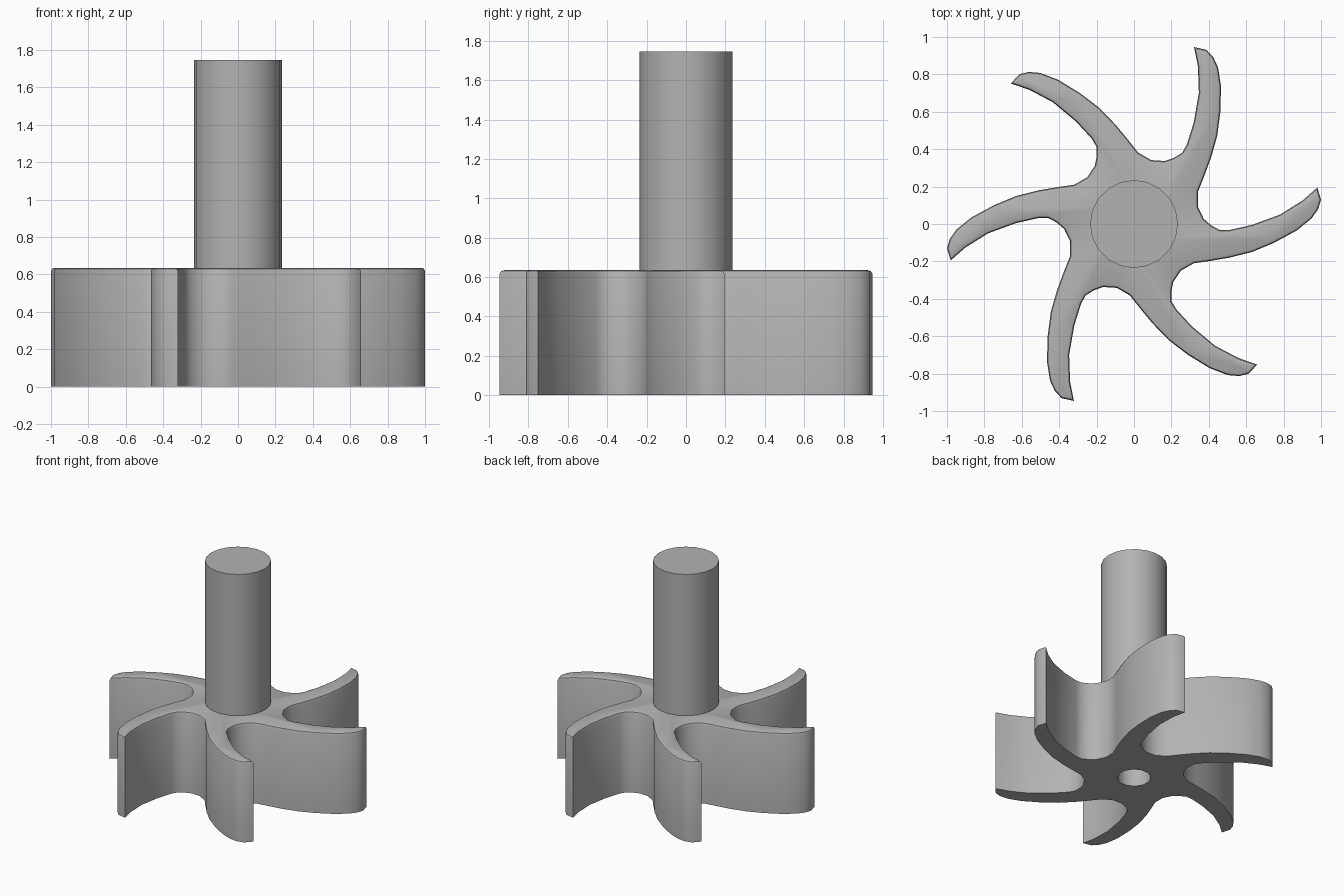
import bpy, bmesh, math
from mathutils import Matrix, Vector

cube = bpy.data.objects.get("Cube")
if cube:
    bpy.data.objects.remove(cube, do_unlink=True)

BLADES = 6
TOP = 0.635
SHAFT_TOP = 1.745
BORE = 0.12

grey = bpy.data.materials.new("plain grey")
grey.use_nodes = True
colour = (0.45, 0.45, 0.45, 1)
grey.diffuse_color = colour
grey.node_tree.nodes["Principled BSDF"].inputs["Base Color"].default_value = colour


def finish(bm, name):
    bmesh.ops.recalc_face_normals(bm, faces=bm.faces[:])
    mesh = bpy.data.meshes.new(name)
    bm.to_mesh(mesh)
    bm.free()
    mesh.materials.append(grey)
    obj = bpy.data.objects.new(name, mesh)
    bpy.context.collection.objects.link(obj)
    bpy.ops.object.select_all(action="DESELECT")
    obj.select_set(True)
    bpy.context.view_layer.objects.active = obj
    bpy.ops.object.shade_smooth_by_angle(angle=math.radians(35))
    return obj


def ring(bm, radius, z, sides, start=0.0):
    angles = [start + math.tau * i / sides for i in range(sides)]
    return [bm.verts.new((radius * math.cos(a), radius * math.sin(a), z)) for a in angles]


def wall(bm, low, high):
    n = len(low)
    return [bm.faces.new((low[i], low[(i + 1) % n], high[(i + 1) % n], high[i])) for i in range(n)]


# One curved blade outline, from its leading valley to the next
blade = [(0.20, -0.36), (0.21, -0.31), (0.25, -0.25), (0.32, -0.21), (0.41, -0.197),
         (0.51, -0.18), (0.63, -0.15), (0.75, -0.10), (0.87, -0.035), (0.95, 0.03),
         (0.985, 0.08), (1.0, 0.13), (0.98, 0.195), (0.90, 0.125), (0.78, 0.05),
         (0.63, -0.005), (0.51, -0.032), (0.46, -0.033)]
outline = []
for k in range(BLADES):
    turn = Matrix.Rotation(math.tau * k / BLADES, 3, "Z")
    outline += [turn @ Vector((x, y, 0)) for x, y in blade]

# Impeller: six bladed sectors around a bored hub
bm = bmesh.new()
count, step = len(outline), len(blade)
sides = BLADES * 2
loops, bores = [], []
for z in (0, TOP):
    loop = [bm.verts.new((p.x, p.y, z)) for p in outline]
    bore = ring(bm, BORE, z, sides, math.radians(-75))
    for k in range(BLADES):
        outer = [loop[(k * step + i) % count] for i in range(step + 1)]
        inner = [bore[(k * 2 + i) % sides] for i in (2, 1, 0)]
        bm.faces.new(outer + inner)
    loops.append(loop)
    bores.append(bore)
wall(bm, *loops)
wall(bm, *bores)
bmesh.ops.recalc_face_normals(bm, faces=bm.faces[:])

# Rounded upper rim of the blades
rim = [bm.edges.get((loops[1][i], loops[1][(i + 1) % count])) for i in range(count)]
bmesh.ops.bevel(bm, geom=rim, offset=0.018, segments=2, profile=0.5,
                affect="EDGES", clamp_overlap=True)
finish(bm, "impeller_blades")

# Hollow drive shaft
bm = bmesh.new()
outer = [ring(bm, 0.235, z, 20) for z in (TOP, SHAFT_TOP)]
inner = [ring(bm, BORE, z, sides, math.radians(-75)) for z in (TOP, SHAFT_TOP)]
wall(bm, *outer)
wall(bm, *inner)
rims = [e for e in bm.edges if all(v.co.z > SHAFT_TOP - 0.01 for v in e.verts)]
bmesh.ops.bridge_loops(bm, edges=rims)
finish(bm, "drive_shaft")
